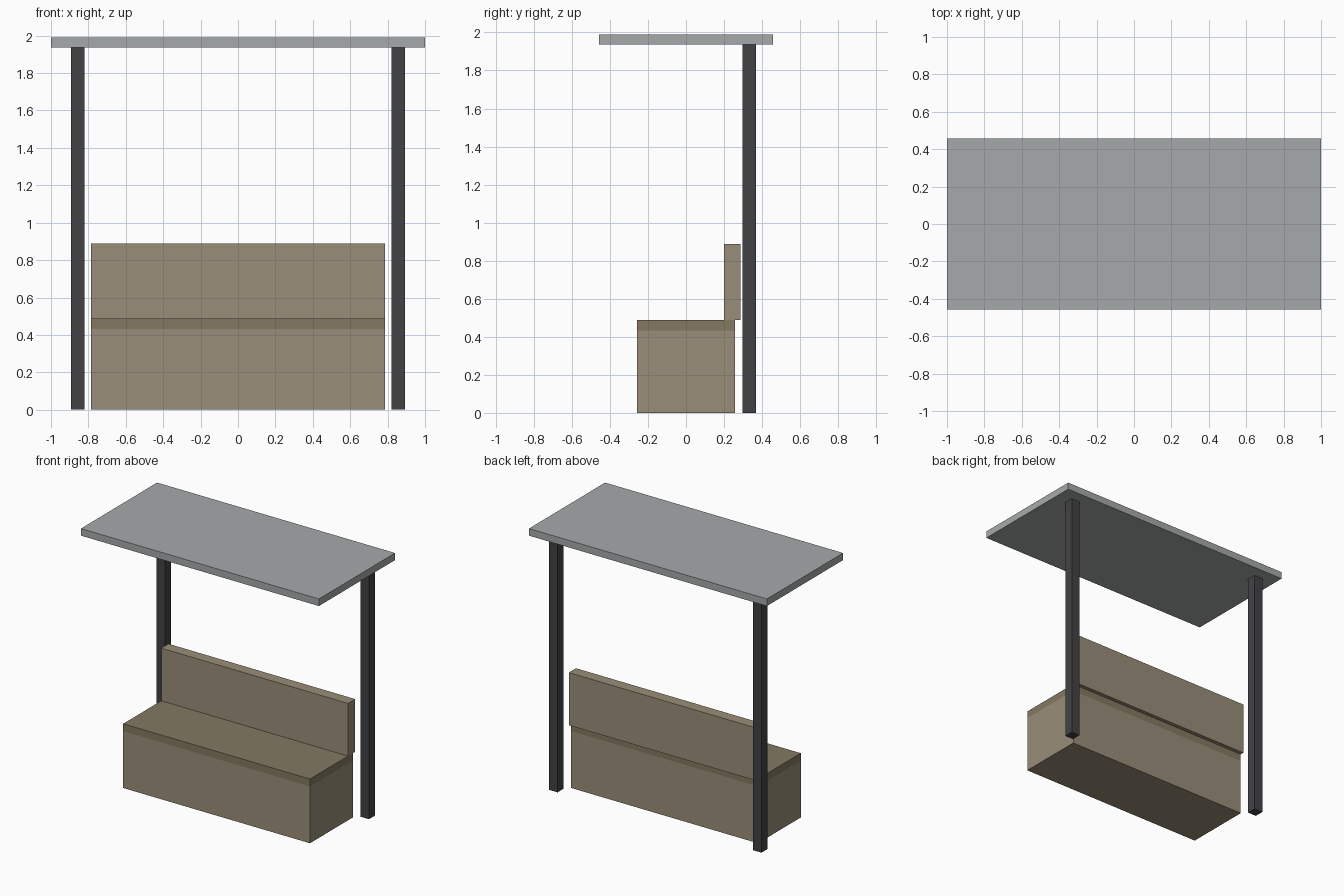
import bpy

if "Cube" in bpy.data.objects:
    bpy.data.objects.remove(bpy.data.objects["Cube"])


def material(name, rgb):
    m = bpy.data.materials.new(name)
    m.diffuse_color = (*rgb, 1)
    m.use_nodes = True
    m.node_tree.nodes["Principled BSDF"].inputs["Base Color"].default_value = m.diffuse_color
    return m


def box(name, x, y, z, mat):
    """Box from (min, max) ranges on each axis."""
    bpy.ops.mesh.primitive_cube_add(size=1, location=[sum(r) / 2 for r in (x, y, z)])
    ob = bpy.context.object
    ob.name = name
    ob.scale = [r[1] - r[0] for r in (x, y, z)]
    bpy.ops.object.transform_apply(location=False, rotation=False, scale=True)
    ob.data.materials.append(mat)
    return ob


roof_grey = material("roof_grey", (0.38, 0.40, 0.40))
post_dark = material("post_dark", (0.055, 0.055, 0.06))
wood = material("bench_wood", (0.32, 0.27, 0.19))
seat_wood = material("seat_wood", (0.23, 0.19, 0.12))

BENCH_X = (-0.785, 0.785)
SEAT_Z, SEAT_TOP = 0.432, 0.488
ROOF_Z, ROOF_TOP = 1.936, 1.99

# Bench: solid base, seat slab and backrest
box("bench_base", BENCH_X, (-0.257, 0.257), (0, SEAT_Z), wood)
box("seat", BENCH_X, (-0.257, 0.257), (SEAT_Z, SEAT_TOP), seat_wood)
box("backrest", BENCH_X, (0.2, 0.286), (SEAT_TOP, 0.888), wood)

# Two rear posts
for side, cx in (("left", -0.857), ("right", 0.857)):
    box(side + "_post", (cx - 0.036, cx + 0.036), (0.297, 0.369), (0, ROOF_Z), post_dark)

# Flat roof
box("roof", (-1, 1), (-0.457, 0.457), (ROOF_Z, ROOF_TOP), roof_grey)
